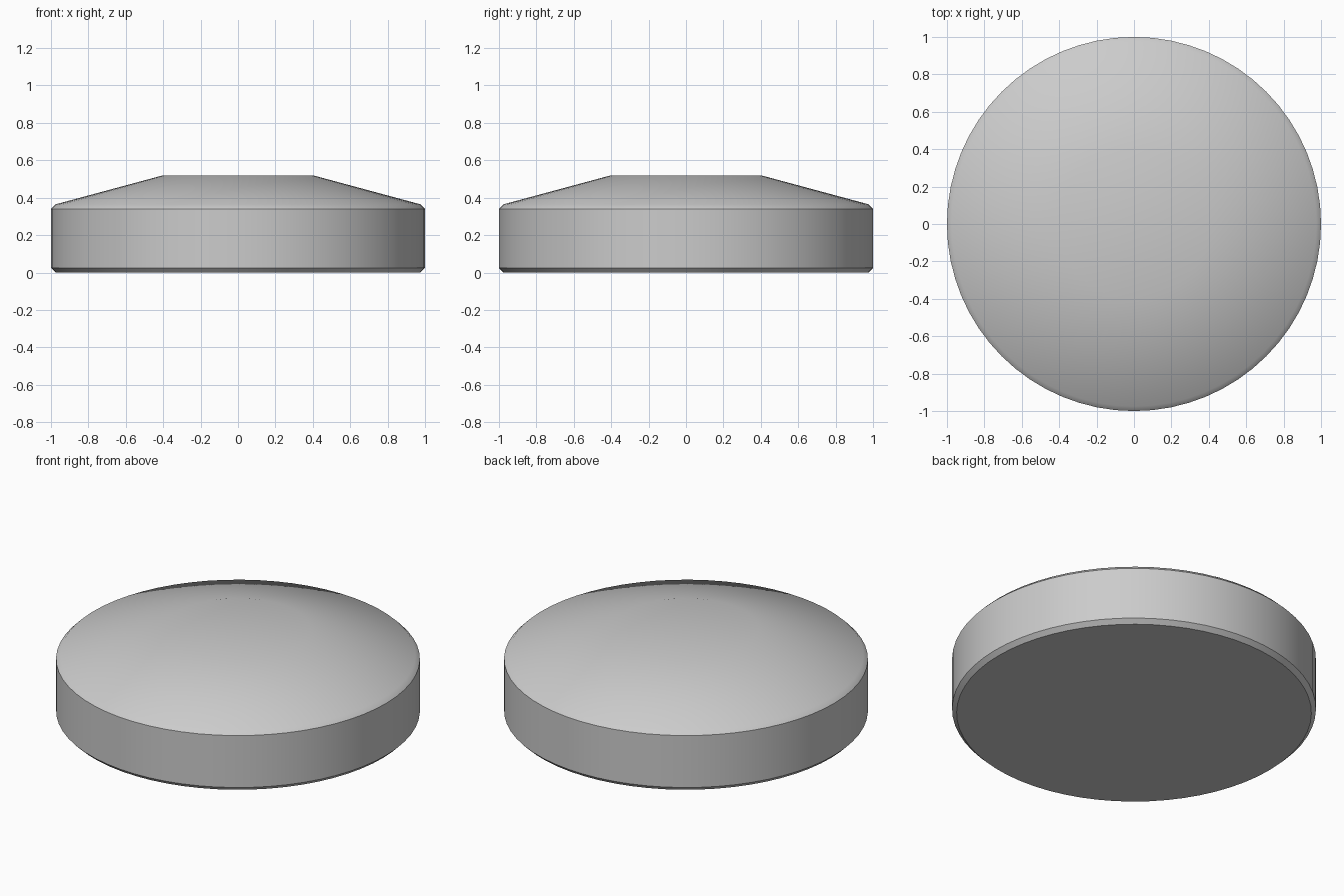
import bpy
import math

SEGMENTS = 64

cube = bpy.data.objects.get("Cube")
if cube:
    bpy.data.objects.remove(cube, do_unlink=True)

# Plain grey finish
grey = bpy.data.materials.new("plain grey")
grey.use_nodes = True
colour = (0.6, 0.6, 0.6, 1)
grey.diffuse_color = colour
grey.node_tree.nodes["Principled BSDF"].inputs["Base Color"].default_value = colour

# Radius and height: chamfered base, straight wall, chamfered shoulder, sloped crown
profile = [(0.975, 0), (1, 0.025), (1, 0.34), (0.975, 0.365), (0.4, 0.52)]


def ring(radius, height):
    angles = [math.pi / 2 + math.tau * i / SEGMENTS for i in range(SEGMENTS)]
    return [(radius * math.cos(a), radius * math.sin(a), height) for a in angles]


verts = [v for r, z in profile for v in ring(r, z)]
faces = []
for level in range(len(profile) - 1):
    low, high = level * SEGMENTS, (level + 1) * SEGMENTS
    for i in range(SEGMENTS):
        j = (i + 1) % SEGMENTS
        faces.append((low + i, low + j, high + j, high + i))

# Flat underside and flat top
faces.append(tuple(reversed(range(SEGMENTS))))
faces.append(tuple(range(len(verts) - SEGMENTS, len(verts))))

mesh = bpy.data.meshes.new("domed_disc")
mesh.from_pydata(verts, [], faces)
mesh.materials.append(grey)
disc = bpy.data.objects.new("domed_disc", mesh)
bpy.context.collection.objects.link(disc)

# Smooth the slopes, keep the wall edges crisp
bpy.ops.object.select_all(action="DESELECT")
disc.select_set(True)
bpy.context.view_layer.objects.active = disc
bpy.ops.object.shade_smooth_by_angle(angle=math.radians(35))
